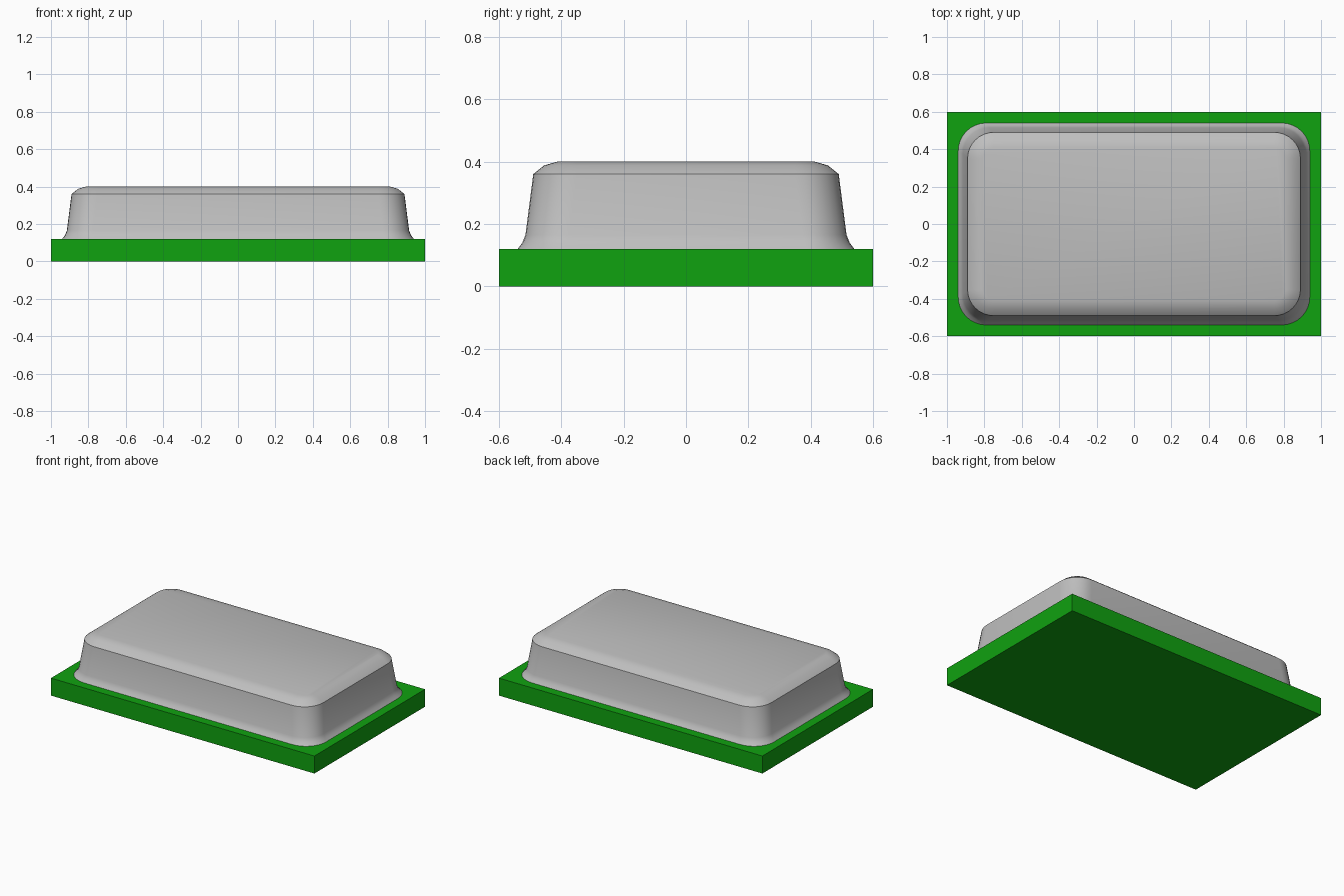
import bpy, bmesh, math

cube = bpy.data.objects.get("Cube")
if cube:
    bpy.data.objects.remove(cube, do_unlink=True)


def make_material(name, color):
    mat = bpy.data.materials.new(name)
    mat.use_nodes = True
    mat.diffuse_color = color
    mat.node_tree.nodes["Principled BSDF"].inputs["Base Color"].default_value = color
    return mat


def make_object(name, bm, mat):
    bmesh.ops.recalc_face_normals(bm, faces=bm.faces)
    mesh = bpy.data.meshes.new(name)
    bm.to_mesh(mesh)
    bm.free()
    mesh.materials.append(mat)
    obj = bpy.data.objects.new(name, mesh)
    bpy.context.collection.objects.link(obj)
    return obj


def rounded_ring(bm, hx, hy, radius, z, steps=8):
    """Ring of vertices around a rounded rectangle."""
    verts = []
    for corner, (sx, sy) in enumerate([(1, 1), (-1, 1), (-1, -1), (1, -1)]):
        for i in range(steps + 1):
            a = (corner + i / steps) * math.pi / 2
            verts.append(bm.verts.new((sx * (hx - radius) + radius * math.cos(a),
                                       sy * (hy - radius) + radius * math.sin(a), z)))
    return verts


green = make_material("board green", (0.005, 0.36, 0.005, 1))
grey = make_material("metal grey", (0.52, 0.52, 0.52, 1))

# Flat rectangular base board
bm = bmesh.new()
bmesh.ops.create_cube(bm, size=1)
bmesh.ops.scale(bm, vec=(2, 1.2, 0.12), verts=bm.verts)
bmesh.ops.translate(bm, vec=(0, 0, 0.06), verts=bm.verts)
make_object("base_board", bm, green)

# Cover: flared foot, tapered walls, rounded shoulder (inset, radius, height)
profile = [(0.06, 0.15, 0.12), (0.075, 0.145, 0.14), (0.085, 0.14, 0.165),
           (0.11, 0.14, 0.36), (0.145, 0.105, 0.388), (0.19, 0.06, 0.401)]
bm = bmesh.new()
rings = [rounded_ring(bm, 1 - d, 0.6 - d, r, z) for d, r, z in profile]
for low, high in zip(rings, rings[1:]):
    for i in range(len(low)):
        j = (i + 1) % len(low)
        bm.faces.new((low[i], low[j], high[j], high[i]))
bm.faces.new(rings[-1])
bm.faces.new(rings[0])
cover = make_object("cover", bm, grey)

# Smooth shading with a crisp shoulder line
bpy.ops.object.select_all(action='DESELECT')
cover.select_set(True)
bpy.context.view_layer.objects.active = cover
bpy.ops.object.shade_smooth_by_angle(angle=math.radians(32))
